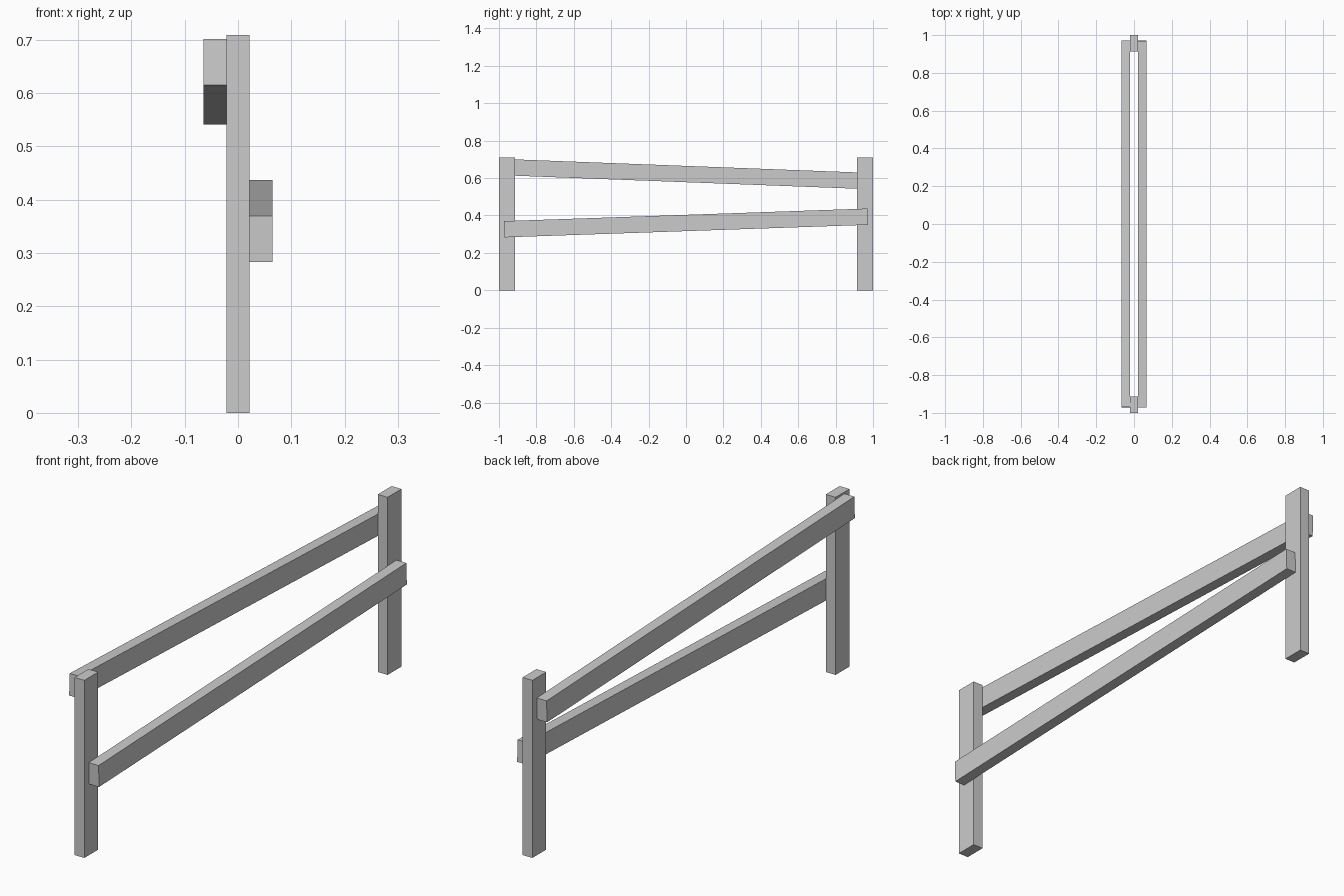
import bpy, math

if "Cube" in bpy.data.objects:
    bpy.data.objects.remove(bpy.data.objects["Cube"])

T = 0.0433  # timber thickness
W = 0.087   # timber width
H = 0.709   # post height


def beam(name, size, loc, tilt=0.0):
    bpy.ops.mesh.primitive_cube_add(size=1, location=loc)
    ob = bpy.context.object
    ob.name = name
    ob.scale = size
    bpy.ops.object.transform_apply(location=False, rotation=False, scale=True)
    ob.rotation_euler.x = tilt
    return ob


# upright posts at both ends
for name, s in (("front_post", -1), ("back_post", 1)):
    beam(name, (T, W, H), (0, s * (1 - W / 2), H / 2))

# slanted rails fixed on opposite faces of the posts
beam("upper_rail", (T, 1.943, W), (-T, 0, 0.6215), -math.asin(0.0380))
beam("lower_rail", (T, 1.943, W), (T, 0, 0.360), math.asin(0.0345))
